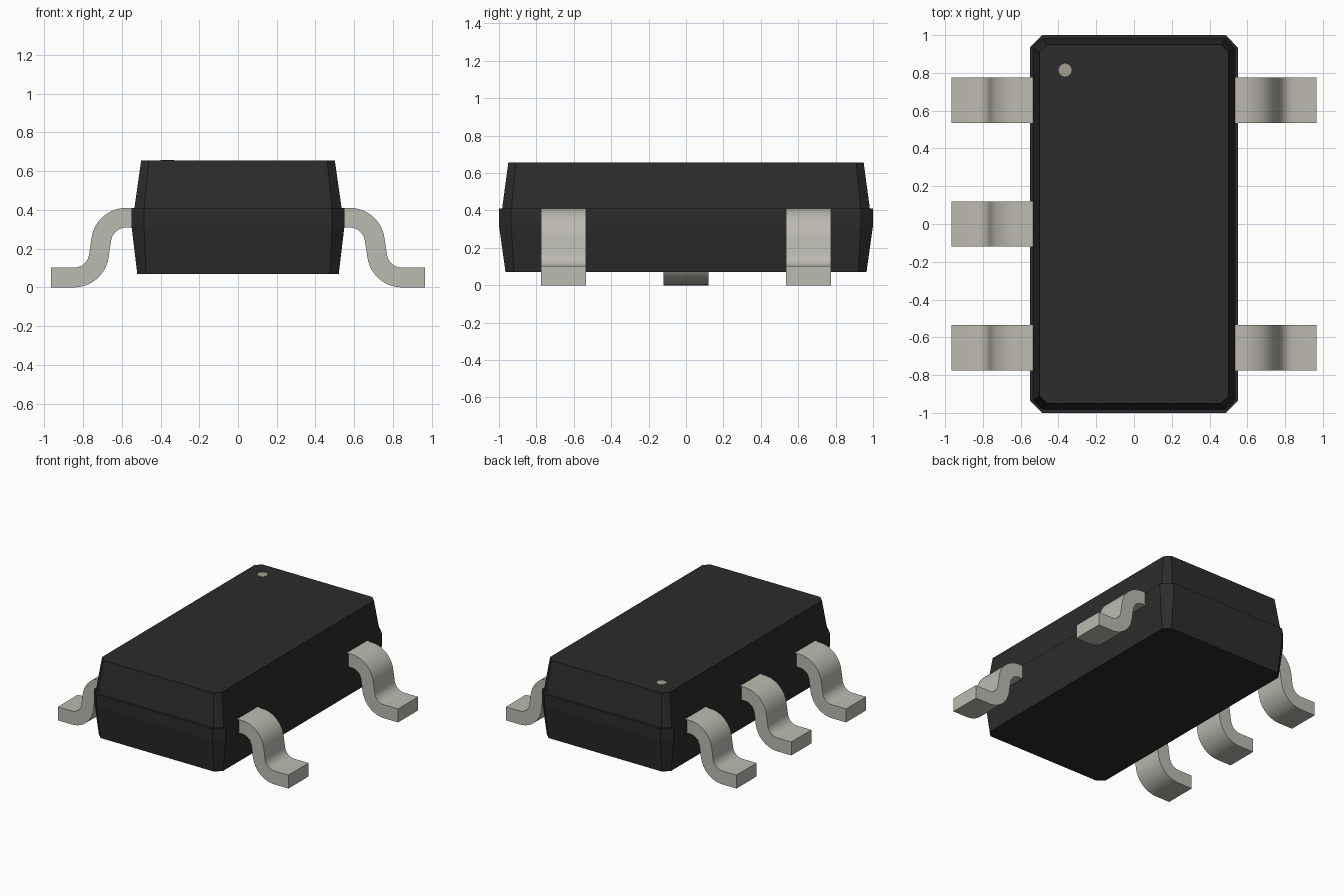
import bpy, bmesh, math

if "Cube" in bpy.data.objects:
    bpy.data.objects.remove(bpy.data.objects["Cube"])


def material(name, rgb):
    m = bpy.data.materials.new(name)
    m.diffuse_color = (*rgb, 1)
    m.use_nodes = True
    m.node_tree.nodes["Principled BSDF"].inputs["Base Color"].default_value = m.diffuse_color
    return m


BLACK = material("black_plastic", (0.025, 0.025, 0.025))
METAL = material("tinned_metal", (0.5, 0.49, 0.44))
MARK = material("mark_paint", (0.38, 0.35, 0.29))


def make(name, bm, mat):
    bmesh.ops.recalc_face_normals(bm, faces=bm.faces)
    me = bpy.data.meshes.new(name)
    bm.to_mesh(me)
    bm.free()
    me.materials.append(mat)
    ob = bpy.data.objects.new(name, me)
    bpy.context.collection.objects.link(ob)
    return ob


def octagon(bm, hx, hy, c, z):
    pts = [(hx, hy - c), (hx - c, hy), (c - hx, hy), (-hx, hy - c),
           (-hx, c - hy), (c - hx, -hy), (hx - c, -hy), (hx, c - hy)]
    return [bm.verts.new((x, y, z)) for x, y in pts]


# Moulded body: chamfered rings with a small ledge at the parting line
bm = bmesh.new()
rings = [octagon(bm, *r) for r in (
    (0.52, 0.965, 0.045, 0.07), (0.55, 1.0, 0.065, 0.32), (0.55, 1.0, 0.065, 0.41),
    (0.535, 0.983, 0.05, 0.41), (0.50, 0.95, 0.04, 0.655))]
for a, b in zip(rings, rings[1:]):
    for i in range(8):
        j = (i + 1) % 8
        bm.faces.new((a[i], a[j], b[j], b[i]))
bm.faces.new(rings[0])
bm.faces.new(rings[-1])
make("body", bm, BLACK)


# Gull-wing lead: S-shaped centre path with constant thickness
def lead_side(offset, n=10, slant=8, r=0.13):
    pts = [(0.50, 0.36 + offset)]
    for i in range(n + 1):
        a = math.radians(90 + (slant - 90) * i / n)
        pts.append((0.577 + (r + offset) * math.cos(a), 0.23 + (r + offset) * math.sin(a)))
    for i in range(n + 1):
        a = math.radians(180 + slant + (90 - slant) * i / n)
        pts.append((0.847 + (r - offset) * math.cos(a), 0.181 + (r - offset) * math.sin(a)))
    pts.append((0.965, 0.051 + offset))
    return pts


def lead(name, side, y, half_width=0.12):
    bm = bmesh.new()
    outline = lead_side(0.051) + lead_side(-0.051)[::-1]
    face = bm.faces.new([bm.verts.new((side * x, y - half_width, z)) for x, z in outline])
    new = bmesh.ops.extrude_face_region(bm, geom=[face])["geom"]
    bmesh.ops.translate(bm, vec=(0, 2 * half_width, 0),
                        verts=[v for v in new if isinstance(v, bmesh.types.BMVert)])
    ob = make(name, bm, METAL)
    bpy.ops.object.select_all(action='DESELECT')
    ob.select_set(True)
    bpy.context.view_layer.objects.active = ob
    bpy.ops.object.shade_smooth_by_angle(angle=math.radians(30))


for i, y in enumerate((0.655, 0, -0.655)):
    lead(f"left_lead_{i + 1}", -1, y)
    if y:
        lead(f"right_lead_{i + 1}", 1, y)

# Orientation dot on the top face
bm = bmesh.new()
bmesh.ops.create_cone(bm, cap_ends=True, segments=32, radius1=0.034, radius2=0.034, depth=0.006)
bmesh.ops.translate(bm, vec=(-0.365, 0.815, 0.654), verts=bm.verts)
make("orientation_dot", bm, MARK)
